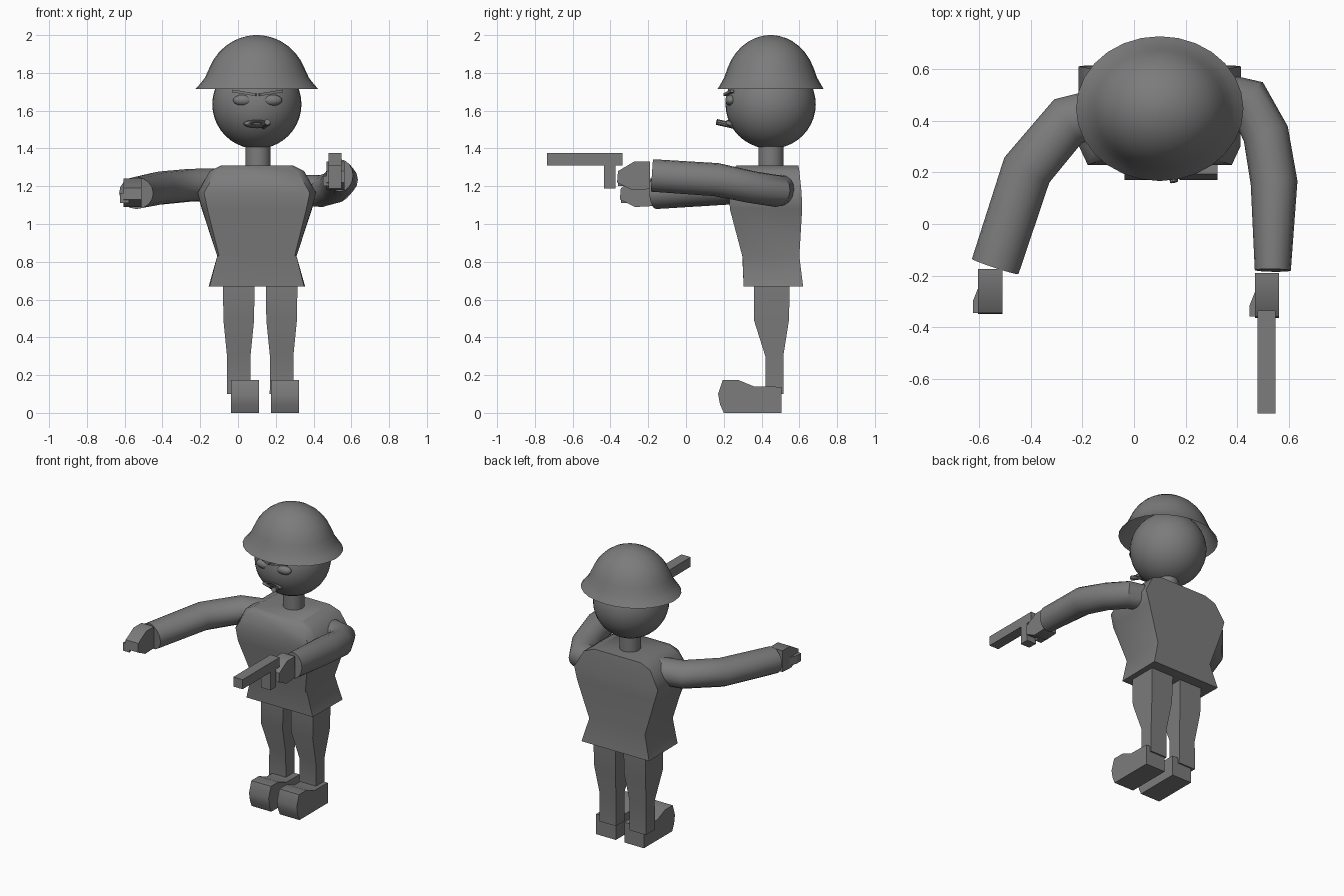
import bpy, math
from mathutils import Vector, Matrix

if "Cube" in bpy.data.objects:
    bpy.data.objects.remove(bpy.data.objects["Cube"])

CX, CY = 0.096, 0.448   # body axis

dark = bpy.data.materials.new("dark_grey")
dark.diffuse_color = (0.2, 0.2, 0.2, 1)
dark.use_nodes = True
dark.node_tree.nodes["Principled BSDF"].inputs["Base Color"].default_value = dark.diffuse_color


def finish(obj, angle=35):
    bpy.ops.object.select_all(action='DESELECT')
    obj.select_set(True)
    bpy.context.view_layer.objects.active = obj
    bpy.ops.object.mode_set(mode='EDIT')
    bpy.ops.mesh.select_all(action='SELECT')
    bpy.ops.mesh.normals_make_consistent(inside=False)
    bpy.ops.object.mode_set(mode='OBJECT')
    if angle:
        bpy.ops.object.shade_smooth_by_angle(angle=math.radians(angle))
    return obj


def loft(name, rings, angle=35, cap_start=True, cap_end=True):
    n = len(rings[0])
    verts = [tuple(p) for r in rings for p in r]
    faces = [(k * n + i, k * n + (i + 1) % n, (k + 1) * n + (i + 1) % n, (k + 1) * n + i)
             for k in range(len(rings) - 1) for i in range(n)]
    if cap_start:
        faces.append(tuple(range(n))[::-1])
    if cap_end:
        faces.append(tuple(range(len(verts) - n, len(verts))))
    mesh = bpy.data.meshes.new(name)
    mesh.from_pydata(verts, [], faces)
    obj = bpy.data.objects.new(name, mesh)
    bpy.context.collection.objects.link(obj)
    return finish(obj, angle)


def ellipse(cx, cy, z, rx, ry, n=28):
    return [(cx + rx * math.cos(2 * math.pi * i / n), cy + ry * math.sin(2 * math.pi * i / n), z)
            for i in range(n)]


def tube(name, path, radii, n=16):
    pts = [Vector(p) for p in path]
    rings = []
    for i, p in enumerate(pts):
        t = Vector()
        if i > 0:
            t += (p - pts[i - 1]).normalized()
        if i < len(pts) - 1:
            t += (pts[i + 1] - p).normalized()
        t.normalize()
        side = t.cross(Vector((0, 0, 1))).normalized()
        up = side.cross(t)
        rx, rz = radii[i]
        rings.append([p + side * rx * math.cos(2 * math.pi * k / n) + up * rz * math.sin(2 * math.pi * k / n)
                      for k in range(n)])
    return loft(name, rings)


def side_profile(name, yz, x0, x1, angle=0):
    return loft(name, [[(x, y, z) for y, z in yz] for x in (x0, x1)], angle)


def box(name, x0, x1, y0, y1, z0, z1):
    return side_profile(name, [(y0, z0), (y1, z0), (y1, z1), (y0, z1)], x0, x1)


def ball(name, loc, scale, seg=32, rings=20):
    bpy.ops.mesh.primitive_uv_sphere_add(segments=seg, ring_count=rings, radius=1, location=loc)
    obj = bpy.context.object
    obj.name = name
    obj.scale = scale
    bpy.ops.object.shade_smooth()
    return obj


# Head, neck and helmet
ball("head", (CX, CY, 1.634), (0.236, 0.239, 0.236))
loft("neck", [ellipse(CX + 0.006, 0.45, z, 0.067, 0.067, 20) for z in (1.28, 1.43)])
helmet = [(1.715, .325, .281), (1.722, .318, .276), (1.75, .294, .26), (1.775, .275, .246)]
for a in (22, 32, 42, 52, 62, 71, 80, 86, 89.5):
    c = math.cos(math.radians(a))
    helmet.append((1.72 + 0.28 * math.sin(math.radians(a)), 0.272 * c, 0.246 * c))
loft("helmet", [ellipse(CX, CY, z, rx, ry) for z, rx, ry in helmet], 60, cap_start=False)

# Face: eyes, slanted brows, lips and cigar
for s in (-1, 1):
    ball("eye", (0.1 + s * 0.075, 0.238, 1.655), (0.055, 0.03, 0.03), 16, 10)
    bpy.ops.mesh.primitive_cube_add(size=1)
    brow = bpy.context.object
    brow.name = "brow"
    brow.matrix_world = (Matrix.Translation((0.1 + s * 0.07, 0.226, 1.694))
                         @ Matrix.Rotation(-s * 0.16, 4, 'Y') @ Matrix.Rotation(s * 0.3, 4, 'Z')
                         @ Matrix.Diagonal((0.13, 0.02, 0.014, 1)))
bpy.ops.mesh.primitive_torus_add(location=(CX, 0.228, 1.53), rotation=(math.pi / 2 - 0.4, 0, 0),
                                 major_radius=0.052, minor_radius=0.02,
                                 major_segments=20, minor_segments=8)
lips = bpy.context.object
lips.name = "lips"
lips.scale = (1, 0.25, 1)
bpy.ops.object.shade_smooth()
tube("cigar", [(0.152, 0.163, 1.54), (0.13, 0.26, 1.518)], [(0.016, 0.016)] * 2, 10)

# Jacket: z, back half width, back y, side half width, front half width, front y
jacket = [(0.67, .255, .62, .25, .23, .305), (0.83, .21, .60, .21, .20, .298),
          (1.08, .292, .615, .29, .262, .232), (1.165, .316, .612, .313, .28, .23),
          (1.28, .25, .60, .25, .215, .25), (1.31, .175, .595, .19, .165, .265)]
loft("jacket", [[(CX - wb, yb, z), (CX + wb, yb, z), (CX + ws, max(yf, .3), z),
                 (CX + wf, yf, z), (CX - wf, yf, z), (CX - ws, max(yf, .3), z)]
                for z, wb, yb, ws, wf, yf in jacket], 50)

# Legs and shoes
leg = [(0.10, .063, .42, .515), (0.30, .062, .42, .515), (0.49, .081, .36, .545), (0.70, .084, .36, .55)]
shoe = [(.20, 0), (.505, 0), (.505, .138), (.36, .14), (.275, .175), (.195, .175), (.17, .10), (.18, .045)]
for x, x_shoe in ((0.0, -0.04), (0.227, 0.172)):
    loft("leg", [[(x - w, y0, z), (x + w, y0, z), (x + w, y1, z), (x - w, y1, z)]
                 for z, w, y0, y1 in leg], 40)
    side_profile("shoe", shoe, x_shoe, x_shoe + 0.148, 50)

# Sleeves
tube("left_sleeve", [(-0.08, 0.45, 1.21), (-0.26, 0.40, 1.205), (-0.42, 0.21, 1.19), (-0.543, -0.165, 1.164)],
     [(.09, .085), (.10, .087), (.10, .088), (.095, .085)])
tube("right_sleeve", [(0.27, 0.52, 1.18), (0.44, 0.478, 1.175), (0.508, 0.35, 1.195), (0.54, 0.16, 1.235),
                      (0.535, -0.18, 1.257)],
     [(.08, .08), (.092, .085), (.09, .085), (.091, .088), (.07, .086)])

# Hands with thumbs
hand = [(-.175, 1.095), (-.175, 1.24), (-.26, 1.24), (-.345, 1.19), (-.35, 1.13), (-.27, 1.09)]
for dx, dy, dz in ((0, 0, 0), (1.075, -0.015, 0.09)):
    side_profile("hand", [(y + dy, z + dz) for y, z in hand], -0.61 + dx, -0.515 + dx, 50)
    thumb = [(-.61, -.25), (-.63, -.30), (-.63, -.345), (-.58, -.345)]
    loft("thumb", [[(x + dx, y + dy, z + dz) for x, y in thumb] for z in (1.11, 1.165)], 0)

# Pistol
box("pistol_barrel", 0.475, 0.545, -0.735, -0.335, 1.31, 1.375)
box("pistol_grip", 0.475, 0.545, -0.435, -0.373, 1.188, 1.315)

# Dark grey everywhere, plus a small sideways centring
for obj in bpy.context.scene.objects:
    obj.data.materials.append(dark)
    obj.location.x += 0.004
